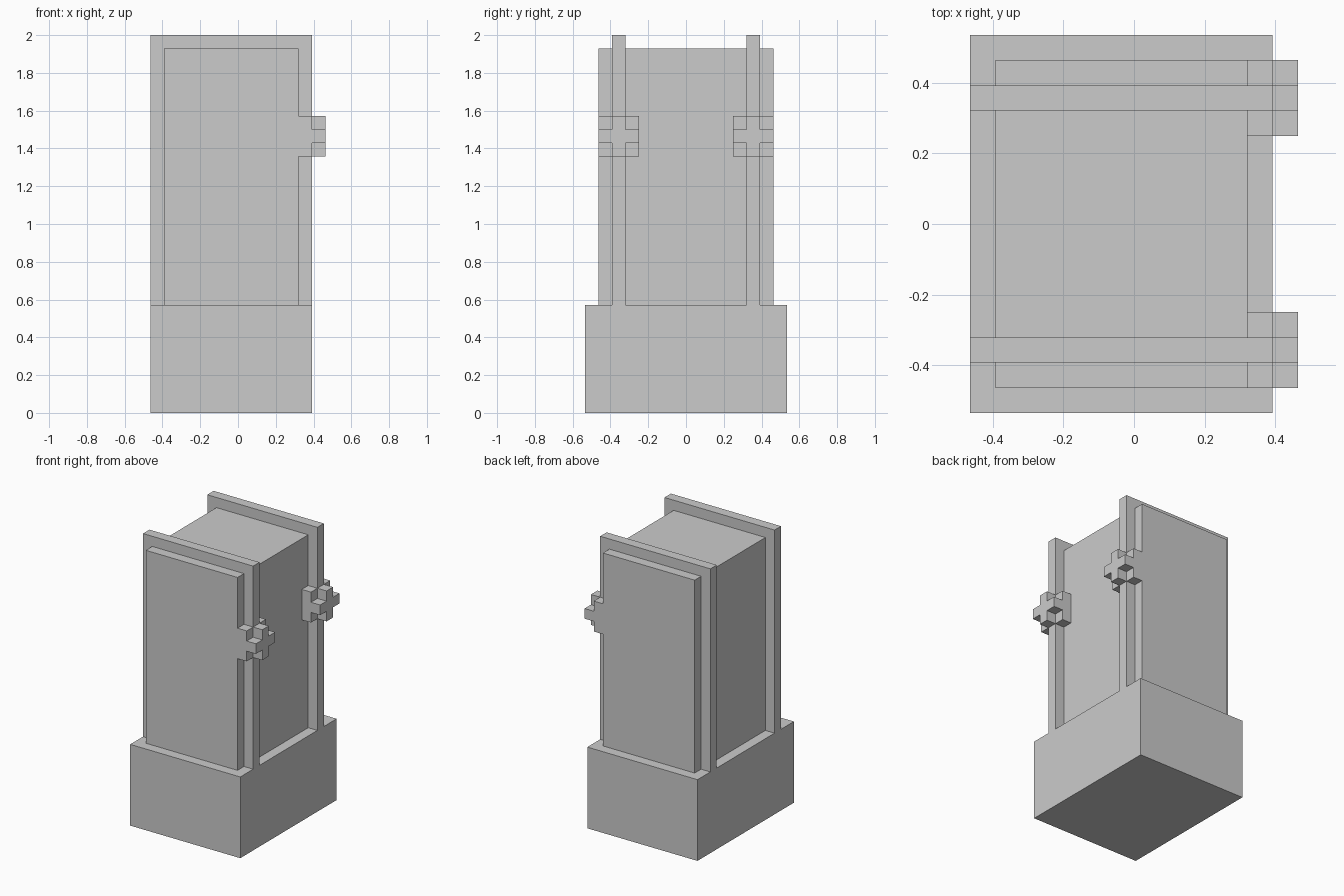
import bpy, bmesh
from mathutils import Vector

if "Cube" in bpy.data.objects:
    bpy.data.objects.remove(bpy.data.objects["Cube"])

U = 1 / 14  # grid unit of the blocky style


def block(bm, lo, hi):
    """Add a box to bm between two corners given in grid units."""
    lo, hi = Vector(lo) * U, Vector(hi) * U
    for v in bmesh.ops.create_cube(bm, size=1)["verts"]:
        v.co = (lo + hi) / 2 + Vector(c * s for c, s in zip(v.co, hi - lo))


def part(name, build):
    bm = bmesh.new()
    build(bm)
    mesh = bpy.data.meshes.new(name)
    bm.to_mesh(mesh)
    bm.free()
    obj = bpy.data.objects.new(name, mesh)
    bpy.context.collection.objects.link(obj)
    return obj


def cross_stud(bm):
    """Extrude a plus-shaped profile one unit along x."""
    a, b = 0.5, 1.5
    plus = [(-a, -b), (a, -b), (a, -a), (b, -a), (b, a), (a, a),
            (a, b), (-a, b), (-a, a), (-b, a), (-b, -a), (-a, -a)]
    verts = [bm.verts.new(Vector((5.5, 5 + y, 20.5 + z)) * U) for y, z in plus]
    face = bm.faces.new(verts)
    new = bmesh.ops.extrude_face_region(bm, geom=[face])["geom"]
    bmesh.ops.translate(bm, vec=(U, 0, 0),
                        verts=[g for g in new if isinstance(g, bmesh.types.BMVert)])
    bmesh.ops.recalc_face_normals(bm, faces=bm.faces)


# Plinth and main body
part("base", lambda bm: block(bm, (-6.5, -7.5, 0), (5.5, 7.5, 8)))
part("body", lambda bm: block(bm, (-5.5, -6.5, 8), (4.5, 6.5, 27)))

# Paired bands and their fasteners, built on +y and mirrored to -y
pairs = [
    part("side_band", lambda bm: block(bm, (-6.5, 4.5, 8), (5.5, 5.5, 28))),
    part("stud_plate", lambda bm: block(bm, (4.5, 3.5, 19), (5.5, 6.5, 22))),
    part("cross_stud", cross_stud),
]
for obj in pairs:
    mirror = obj.modifiers.new("mirror", "MIRROR")
    mirror.use_axis = (False, True, False)
    mirror.use_mirror_merge = False
